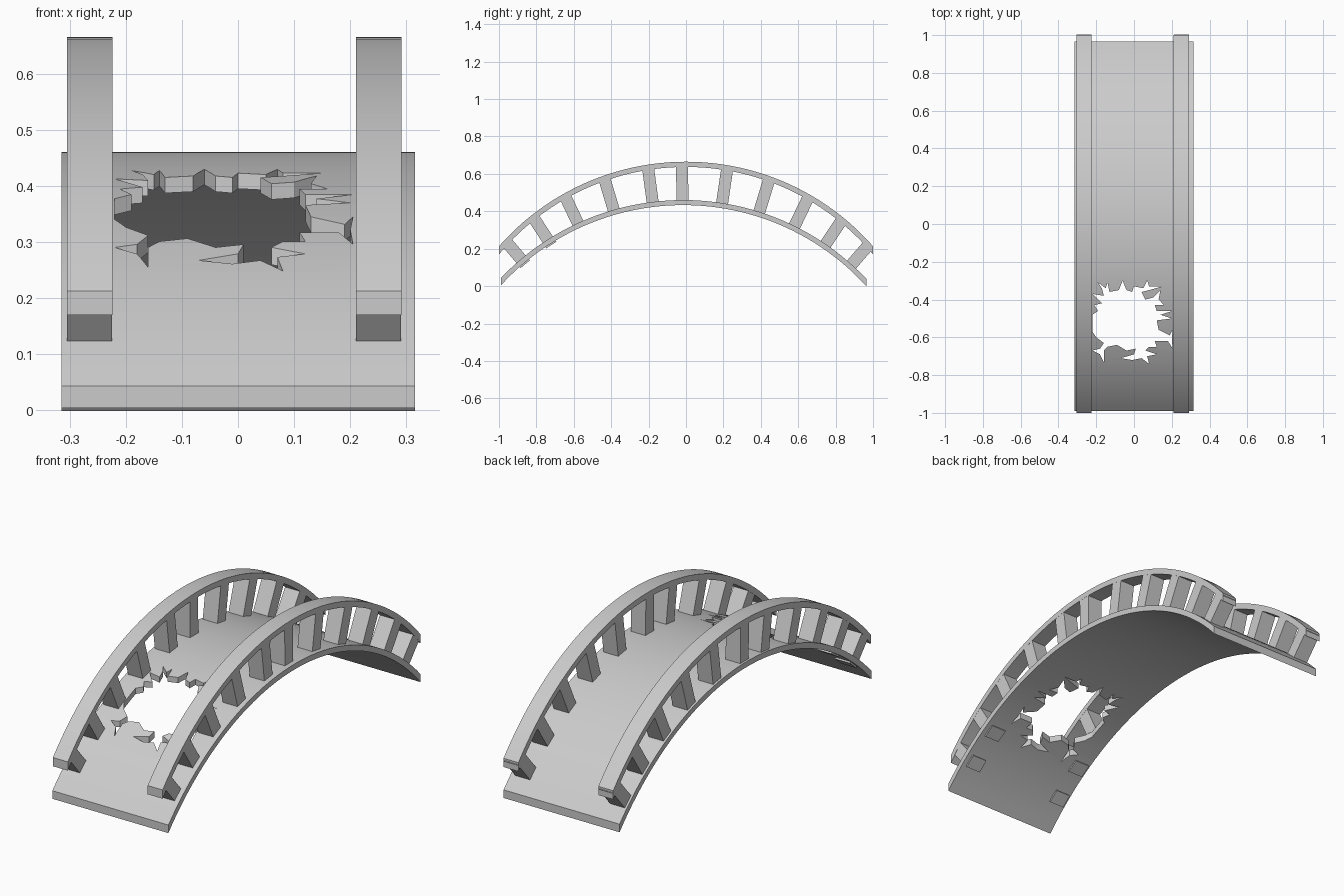
import bpy, bmesh, math
from mathutils import Matrix

if "Cube" in bpy.data.objects:
    bpy.data.objects.remove(bpy.data.objects["Cube"])

DECK = dict(y0=-0.015, zc=-0.889, r=1.349, t=0.027)
RAIL = dict(y0=0.0, zc=-0.667, r=1.332, t=0.028)
SIDES = {"left": (-0.305, -0.224), "right": (0.21, 0.291)}


def arc_z(y, c, inner=False):
    r = c["r"] - (c["t"] if inner else 0)
    return c["zc"] + math.sqrt(r * r - (y - c["y0"]) ** 2)


def finish(bm, name):
    bmesh.ops.recalc_face_normals(bm, faces=bm.faces)
    me = bpy.data.meshes.new(name)
    bm.to_mesh(me)
    bm.free()
    ob = bpy.data.objects.new(name, me)
    bpy.context.collection.objects.link(ob)
    return ob


def smooth(ob):
    bpy.ops.object.select_all(action='DESELECT')
    ob.select_set(True)
    bpy.context.view_layer.objects.active = ob
    bpy.ops.object.shade_smooth_by_angle(angle=math.radians(25))


def arch(name, x0, x1, ya, yb, c, n=48):
    """Curved slab with vertical ends."""
    bm = bmesh.new()
    a0 = math.asin((ya - c["y0"]) / c["r"])
    a1 = math.asin((yb - c["y0"]) / c["r"])
    rings = []
    for i in range(n + 1):
        y = c["y0"] + c["r"] * math.sin(a0 + (a1 - a0) * i / n)
        zt, zb = arc_z(y, c), arc_z(y, c, True)
        rings.append([bm.verts.new(p) for p in
                      ((x0, y, zt), (x1, y, zt), (x1, y, zb), (x0, y, zb))])
    for a, b in zip(rings, rings[1:]):
        for k in range(4):
            m = (k + 1) % 4
            bm.faces.new((a[k], a[m], b[m], b[k]))
    bm.faces.new(rings[0])
    bm.faces.new(rings[-1])
    return finish(bm, name)


# Deck
deck = arch("deck", -0.315, 0.315, -0.99, 0.965, DECK)

# Jagged broken hole with cracks, outline in hundredths of a unit (x, y)
HOLE = [(-22, -57), (-22, -48), (-19, -46), (-21, -43), (-17, -42), (-22, -37),
        (-16, -38), (-17, -34), (-19, -31), (-15, -34), (-14, -31), (-13, -36),
        (-8, -35), (-6, -30), (-4, -35), (-1, -36), (0, -33), (5, -34), (7, -30),
        (8, -33), (15, -33), (8, -35), (4, -36), (6, -40), (10, -39), (14, -35),
        (13, -40), (16, -43), (11, -43), (12, -46), (20.5, -46), (14, -48),
        (20, -50), (12, -51), (13, -56), (19, -59), (20.5, -56), (20, -61),
        (20.5, -66), (18, -62), (11, -62), (12, -65), (8, -65), (6, -67),
        (12, -69), (7, -70), (8, -74), (4, -71), (-1, -72), (-7, -71), (0, -69),
        (1, -66), (-4, -67), (-9, -64), (-14, -65), (-16, -67), (-16, -73),
        (-18, -69), (-22, -67), (-18, -66), (-16, -63), (-20, -60)]
bm = bmesh.new()
face = bm.faces.new([bm.verts.new((x / 100, y / 100, 0.0)) for x, y in HOLE])
ext = bmesh.ops.extrude_face_region(bm, geom=[face])
bmesh.ops.translate(bm, vec=(0, 0, 0.8),
                    verts=[v for v in ext["geom"] if isinstance(v, bmesh.types.BMVert)])
bmesh.ops.triangulate(bm, faces=[f for f in bm.faces if len(f.verts) > 4])
cutter = finish(bm, "hole_cutter")
cutter.hide_render = True
mod = deck.modifiers.new("broken_hole", 'BOOLEAN')
mod.operation = 'DIFFERENCE'
mod.solver = 'EXACT'
mod.object = cutter
bpy.context.view_layer.objects.active = deck
bpy.ops.object.modifier_apply(modifier=mod.name)
bpy.data.objects.remove(cutter)
smooth(deck)

# Handrails
for side, (x0, x1) in SIDES.items():
    smooth(arch(side + "_handrail", x0, x1, -1.0, 1.0, RAIL))

# Balusters leaning radially; the first two poke through the deck
MID_Y = [-0.918, -0.775, -0.61, -0.41, -0.19, -0.02, 0.206, 0.417, 0.615, 0.787, 0.927]
for side, (x0, x1) in SIDES.items():
    for i, y in enumerate(MID_Y):
        tilt = math.asin(y / 1.42)
        mid_z = (arc_z(y, DECK) + arc_z(y, RAIL, True)) / 2
        half = (arc_z(y, RAIL, True) - arc_z(y, DECK)) / 2 * math.cos(tilt)
        top, low = half + 0.012, half + (0.035 if i < 2 else 0.012)
        bm = bmesh.new()
        bmesh.ops.create_cube(bm, size=1, matrix=Matrix.Translation((0, 0, (top - low) / 2))
                              @ Matrix.Diagonal((x1 - x0 - 0.001, 0.064, top + low, 1)))
        ob = finish(bm, f"{side}_baluster_{i + 1}")
        ob.location = ((x0 + x1) / 2, y, mid_z)
        ob.rotation_euler = (-tilt, 0, 0)
